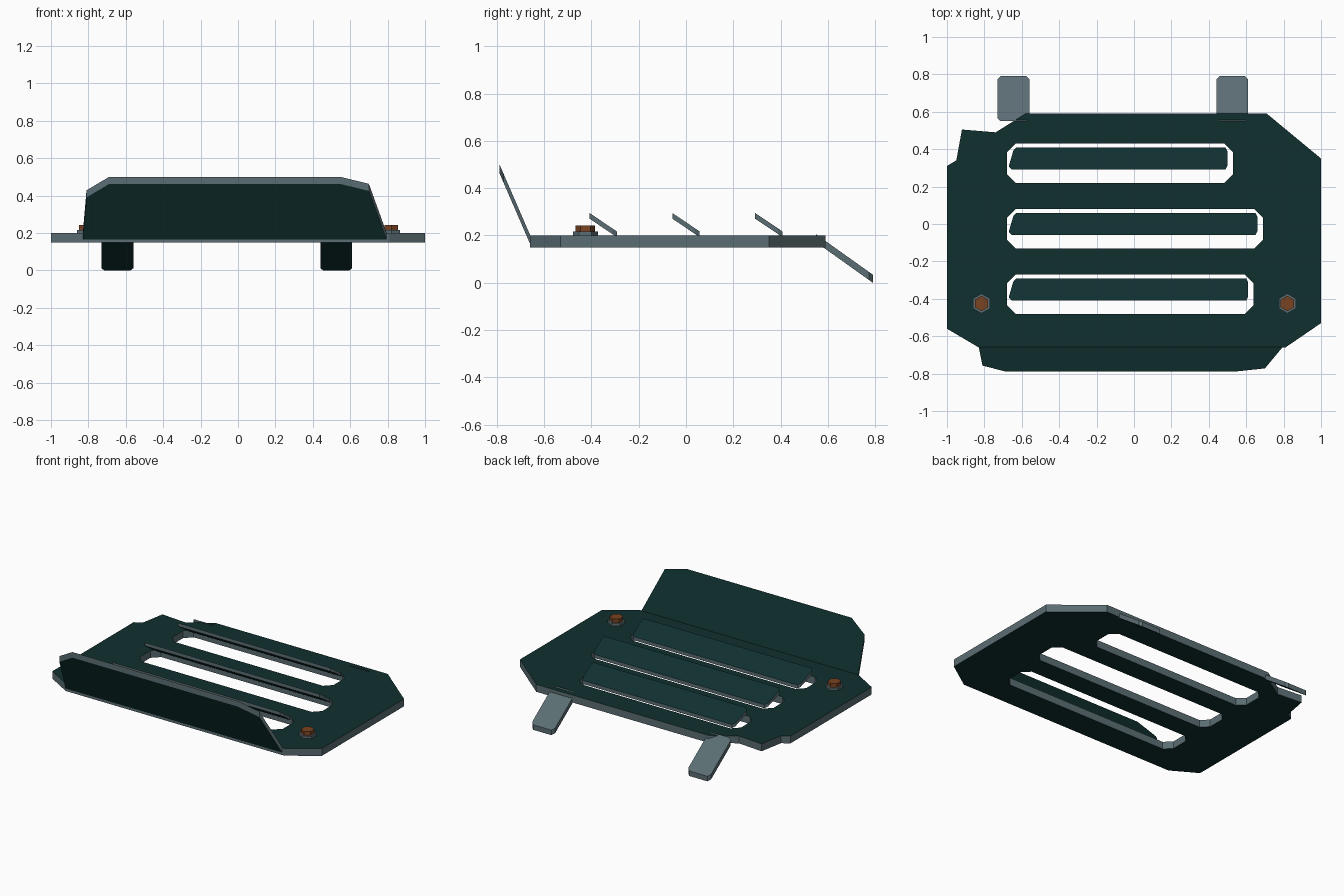
import bpy, bmesh, math

cube = bpy.data.objects.get("Cube")
if cube:
    bpy.data.objects.remove(cube, do_unlink=True)


def material(name, colour):
    m = bpy.data.materials.new(name)
    m.use_nodes = True
    m.diffuse_color = (*colour, 1)
    bsdf = m.node_tree.nodes["Principled BSDF"]
    bsdf.inputs["Base Color"].default_value = (*colour, 1)
    bsdf.inputs["Roughness"].default_value = 0.7
    return m


GREEN = material("dark green paint", (0.005, 0.028, 0.028))
STEEL = material("grey steel", (0.105, 0.155, 0.175))
COPPER = material("copper brown", (0.19, 0.056, 0.016))


def sheet(name, loops, top, thick, mats):
    """Plate from plan outlines (outer loop, then holes); top(y) gives its height.
    mats are the materials of the upper face, lower face and rim."""
    bm = bmesh.new()
    rings, edges = [], []
    for loop in loops:
        ring = [bm.verts.new((x, y, 0)) for x, y in loop]
        edges += [bm.edges.new((a, b)) for a, b in zip(ring, ring[1:] + ring[:1])]
        rings.append(ring)
    bmesh.ops.triangle_fill(bm, edges=edges, use_beauty=True, normal=(0, 0, 1))
    lower = list(bm.faces)
    upper_of = {v: bm.verts.new(v.co) for v in list(bm.verts)}
    for f in lower:
        f.material_index = 1
        bm.faces.new([upper_of[v] for v in reversed(f.verts)]).material_index = 0
    for ring in rings:
        for a, b in zip(ring, ring[1:] + ring[:1]):
            bm.faces.new((a, b, upper_of[b], upper_of[a])).material_index = 2
    for v, u in upper_of.items():
        u.co.z = top(v.co.y)
        v.co.z = u.co.z - thick
    bmesh.ops.recalc_face_normals(bm, faces=bm.faces)
    me = bpy.data.meshes.new(name)
    bm.to_mesh(me)
    bm.free()
    for m in mats:
        me.materials.append(m)
    ob = bpy.data.objects.new(name, me)
    bpy.context.collection.objects.link(ob)
    return ob


def slope(y0, z0, y1, z1):
    return lambda y: z0 + (z1 - z0) * (y - y0) / (y1 - y0)


def chamfered(x0, x1, y0, y1, c):
    """Rectangle with cut corners."""
    return [(x0 + c, y0), (x1 - c, y0), (x1, y0 + c), (x1, y1 - c),
            (x1 - c, y1), (x0 + c, y1), (x0, y1 - c), (x0, y0 + c)]


PAINTED = (GREEN, GREEN, STEEL)

# Main plate with three slots: right end of each slot and its middle height
slots = [(0.53, 0.325), (0.69, -0.025), (0.64, -0.375)]
outline = [(-1, -0.56), (-0.83, -0.66), (0.81, -0.66), (1, -0.53), (1, 0.35),
           (0.71, 0.59), (-0.58, 0.59), (-0.74, 0.49), (-0.92, 0.505),
           (-0.95, 0.34), (-1, 0.31)]
holes = [chamfered(-0.68, x, y - 0.105, y + 0.105, 0.047) for x, y in slots]
sheet("base_plate", [outline] + holes, lambda y: 0.2, 0.05, PAINTED)

# Slanted louvre over each slot
for i, (x, y) in enumerate(slots):
    x -= 0.03
    y0, y1 = y - 0.033, y + 0.083
    plan = [(-0.655, y0), (x - 0.01, y0), (x, y0 + 0.02), (x, y1 - 0.02),
            (x - 0.01, y1), (-0.63, y1), (-0.645, y1 - 0.015), (-0.67, y0 + 0.015)]
    sheet(f"louvre_{i + 1}", [plan], slope(y0, 0.295, y1, 0.217), 0.024, PAINTED)

# Front lip leaning forward
lip = [(-0.83, -0.658), (-0.81, -0.757), (-0.69, -0.788), (0.55, -0.788),
       (0.70, -0.772), (0.795, -0.658)]
sheet("front_lip", [lip], slope(-0.658, 0.2, -0.788, 0.5), 0.038, PAINTED)

# Rear mounting tabs sloping down
for side, x in (("right", -0.645), ("left", 0.525)):
    sheet(f"rear_tab_{side}", [chamfered(x - 0.085, x + 0.085, 0.55, 0.79, 0.016)],
          slope(0.55, 0.205, 0.79, 0.034), 0.034, (STEEL, GREEN, STEEL))


def hexagon(x, y, r):
    return [(x + r * math.sin(k * math.pi / 3), y + r * math.cos(k * math.pi / 3))
            for k in range(6)]


# Bolts with hexagonal washers
for side, x in (("right", -0.815), ("left", 0.82)):
    sheet(f"washer_{side}", [hexagon(x, -0.425, 0.053)], lambda y: 0.216, 0.017,
          (STEEL,) * 3)
    sheet(f"bolt_head_{side}", [hexagon(x, -0.425, 0.041)], lambda y: 0.243, 0.03,
          (COPPER,) * 3)
